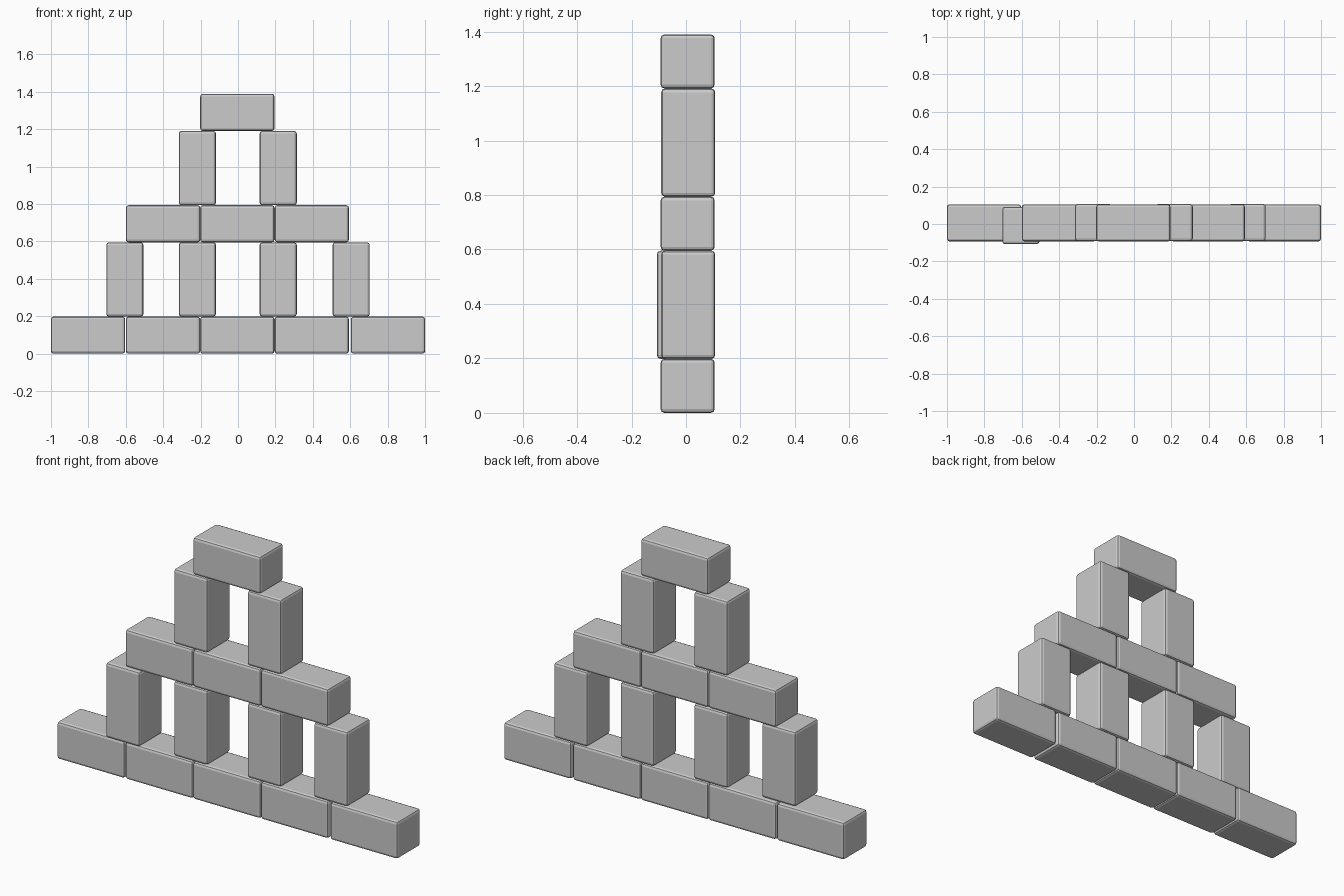
import bpy

if "Cube" in bpy.data.objects:
    bpy.data.objects.remove(bpy.data.objects["Cube"])

S = 0.1985   # brick thickness
L = 2 * S    # brick length


def brick(name, x, y, z, upright=False):
    """Bevelled block whose underside rests at height z."""
    height = L if upright else S
    bpy.ops.mesh.primitive_cube_add(size=1, location=(x, y, z + height / 2))
    ob = bpy.context.object
    ob.name = name
    ob.scale = (S if upright else L, S, height)
    bpy.ops.object.transform_apply(location=False, rotation=False, scale=True)
    bevel = ob.modifiers.new("soft_edges", 'BEVEL')
    bevel.width = 0.014
    bevel.segments = 2


def row(name, bricks, z, upright=False):
    for i, (x, y) in enumerate(bricks, 1):
        brick(f"{name}_{i}", x, y, z, upright)


# bottom course of lying bricks
row("base_brick", [(x, 0.006) for x in (-0.8015, -0.4005, -0.0035, 0.3945, 0.8015)], 0)

# lower pillars, the leftmost sitting slightly forward
row("lower_pillar", [(-0.605, -0.008), (-0.217, 0.008), (0.215, 0.008), (0.605, 0.008)], S, True)

# middle course
row("middle_brick", [(x, 0.006) for x in (-0.4005, -0.0035, 0.3945)], 3 * S)

# upper pillars
row("upper_pillar", [(-0.217, 0.008), (0.215, 0.008)], 4 * S, True)

# capping brick
brick("top_brick", -0.0035, 0.006, 6 * S)
